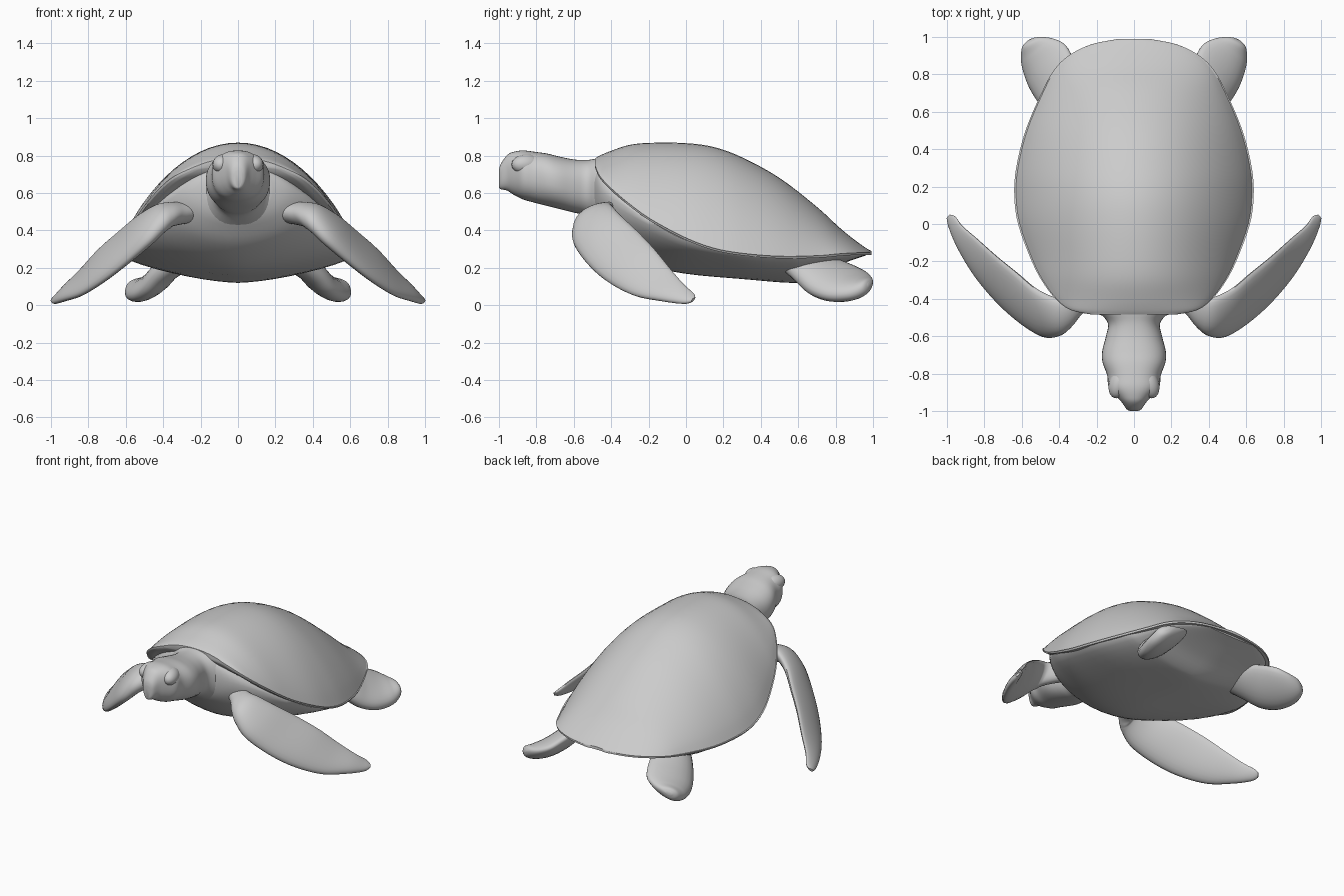
import bpy, bmesh, math
from mathutils import Vector


def refine(rows, steps):
    """Catmull-Rom interpolation of a table of stations."""
    out = []
    for i in range(len(rows) - 1):
        p0, p1 = rows[max(i - 1, 0)], rows[i]
        p2, p3 = rows[i + 1], rows[min(i + 2, len(rows) - 1)]
        for s in range(steps):
            t = s / steps
            out.append([0.5 * (2 * b + (c - a) * t + (2 * a - 5 * b + 4 * c - d) * t * t
                               + (3 * b - a - 3 * c + d) * t ** 3)
                        for a, b, c, d in zip(p0, p1, p2, p3)])
    return out + [list(rows[-1])]


def loft(name, rings):
    """Skin closed rings of equal point count, cap both ends, smooth shade."""
    bm = bmesh.new()
    loops = [[bm.verts.new(p) for p in ring] for ring in rings]
    n = len(loops[0])
    for a, b in zip(loops, loops[1:]):
        for i in range(n):
            j = (i + 1) % n
            bm.faces.new((a[i], a[j], b[j], b[i]))
    bm.faces.new(loops[0])
    bm.faces.new(loops[-1])
    bmesh.ops.recalc_face_normals(bm, faces=bm.faces)
    for f in bm.faces:
        f.smooth = True
    for e in bm.edges:
        e.smooth = e.calc_face_angle(0) < math.radians(50)
    mesh = bpy.data.meshes.new(name)
    bm.to_mesh(mesh)
    bm.free()
    ob = bpy.data.objects.new(name, mesh)
    bpy.context.collection.objects.link(ob)
    return ob


def spow(v, p):
    return math.copysign(abs(v) ** p, v)


def oval(y, w, top, mid, bot, p=1.0, n=40):
    pts = []
    for i in range(n):
        a = 2 * math.pi * i / n
        c, s = spow(math.cos(a), p), spow(math.sin(a), p)
        pts.append((w * c, y, mid + s * ((top - mid) if s > 0 else (mid - bot))))
    return pts


# Carapace: domed section with a thin flared rim (y, half width, top z, rim z)
shell_rows = [
    (-0.485, 0.22, 0.785, 0.745), (-0.46, 0.34, 0.80, 0.69), (-0.40, 0.42, 0.825, 0.625),
    (-0.30, 0.495, 0.857, 0.54), (-0.18, 0.555, 0.868, 0.455), (0.0, 0.62, 0.866, 0.36),
    (0.15, 0.64, 0.845, 0.305), (0.30, 0.63, 0.79, 0.278), (0.50, 0.58, 0.68, 0.262),
    (0.70, 0.495, 0.525, 0.265), (0.82, 0.43, 0.415, 0.275), (0.90, 0.35, 0.35, 0.28),
    (0.96, 0.23, 0.307, 0.281), (0.99, 0.08, 0.29, 0.28)]


def shell_ring(y, w, top, rim, n=36):
    upper, lower = [], []
    for i in range(n + 1):
        u = math.sin(math.pi * (i / n - 0.5))
        t = max(0.0, 1 - (u / 0.98) ** 2) ** 0.84
        upper.append((w * u, y, rim + (top - rim) * t))
    for i in range(n + 1):
        u = math.sin(math.pi * (0.5 - i / n)) * 0.99
        t = max(0.0, 1 - (u / 0.9) ** 2) * 0.3
        lower.append((w * u, y, rim - 0.012 + (top - rim) * t))
    return upper + lower


loft("shell", [shell_ring(*r) for r in refine(shell_rows, 4)])

# Belly and chest (y, half width, top, side, bottom)
belly_rows = [
    (-0.49, 0.17, 0.75, 0.62, 0.48, 1.0), (-0.45, 0.28, 0.75, 0.60, 0.42, 1.0),
    (-0.36, 0.395, 0.68, 0.55, 0.315, 1.05), (-0.20, 0.52, 0.57, 0.455, 0.215, 1.2),
    (0.0, 0.605, 0.45, 0.347, 0.168, 1.3), (0.30, 0.615, 0.36, 0.268, 0.14, 1.35),
    (0.55, 0.55, 0.33, 0.253, 0.12, 1.35), (0.64, 0.505, 0.32, 0.256, 0.13, 1.3),
    (0.75, 0.445, 0.31, 0.263, 0.185, 1.2), (0.87, 0.355, 0.30, 0.268, 0.235, 1.1),
    (0.96, 0.19, 0.285, 0.274, 0.265, 1.1)]
loft("belly", [oval(*r) for r in refine(belly_rows, 4)])

# Head and neck with a beaked tip (y, half width, top, bottom)
head_rows = [
    (-1.0, 0.02, 0.72, 0.63), (-0.99, 0.04, 0.755, 0.62), (-0.955, 0.064, 0.803, 0.612),
    (-0.92, 0.095, 0.82, 0.59), (-0.87, 0.136, 0.827, 0.565), (-0.81, 0.143, 0.82, 0.548),
    (-0.74, 0.168, 0.81, 0.53), (-0.68, 0.17, 0.795, 0.515), (-0.60, 0.15, 0.779, 0.495),
    (-0.53, 0.14, 0.776, 0.48), (-0.47, 0.19, 0.785, 0.44), (-0.40, 0.27, 0.79, 0.38)]
loft("head_and_neck", [oval(y, w, t, 0.45 * t + 0.55 * b + 0.02, b, 0.88)
                       for y, w, t, b in refine(head_rows, 4)])


def blade(name, rows, side):
    """Flat limb from leading point, trailing point and half thickness."""
    rows = refine(rows, 6)
    mids = [(Vector(r[:3]) + Vector(r[3:6])) / 2 for r in rows]
    rings = []
    for i, r in enumerate(rows):
        half = (Vector(r[:3]) - Vector(r[3:6])) / 2
        along = mids[min(i + 1, len(mids) - 1)] - mids[max(i - 1, 0)]
        nrm = half.cross(along).normalized()
        ring = []
        for k in range(24):
            a = 2 * math.pi * k / 24
            c, s = math.cos(a), math.sin(a)
            p = mids[i] + half * c + nrm * (r[6] * s * (0.9 + 0.2 * c))
            ring.append((p.x * side, p.y, max(p.z, 0.0)))
        rings.append(ring)
    loft(name, rings)


front_rows = [
    (0.24, -0.40, 0.45, 0.22, -0.30, 0.55, 0.06),
    (0.315, -0.49, 0.44, 0.30, -0.36, 0.545, 0.06), (0.355, -0.56, 0.43, 0.375, -0.40, 0.54, 0.06),
    (0.40, -0.597, 0.41, 0.44, -0.39, 0.525, 0.06), (0.48, -0.60, 0.33, 0.53, -0.345, 0.475, 0.056),
    (0.60, -0.53, 0.225, 0.63, -0.26, 0.395, 0.048), (0.72, -0.425, 0.13, 0.74, -0.17, 0.30, 0.042),
    (0.84, -0.285, 0.055, 0.84, -0.08, 0.19, 0.035), (0.93, -0.14, 0.025, 0.92, -0.01, 0.11, 0.028),
    (0.985, -0.02, 0.01, 0.958, 0.04, 0.065, 0.02), (1.0, 0.03, 0.02, 0.985, 0.05, 0.042, 0.008)]
hind_rows = [
    (0.36, 0.50, 0.23, 0.22, 0.68, 0.26, 0.07), (0.45, 0.58, 0.145, 0.29, 0.79, 0.245, 0.07),
    (0.51, 0.655, 0.075, 0.33, 0.89, 0.21, 0.07), (0.565, 0.75, 0.042, 0.37, 0.96, 0.175, 0.066),
    (0.60, 0.86, 0.047, 0.43, 0.99, 0.15, 0.055), (0.60, 0.94, 0.08, 0.50, 0.998, 0.135, 0.038),
    (0.575, 0.975, 0.105, 0.535, 0.995, 0.12, 0.012)]

# Paired parts: flippers and soft brow bulges
for side, tag in ((1, "left"), (-1, "right")):
    blade("front_flipper_" + tag, front_rows, side)
    blade("hind_flipper_" + tag, hind_rows, side)
    bpy.ops.mesh.primitive_uv_sphere_add(segments=24, ring_count=14, radius=1,
                                         location=(side * 0.077, -0.85, 0.752),
                                         rotation=(0, 0, side * 0.35))
    brow = bpy.context.object
    brow.name = "brow_" + tag
    brow.scale = (0.055, 0.085, 0.055)
    bpy.ops.object.shade_smooth()
